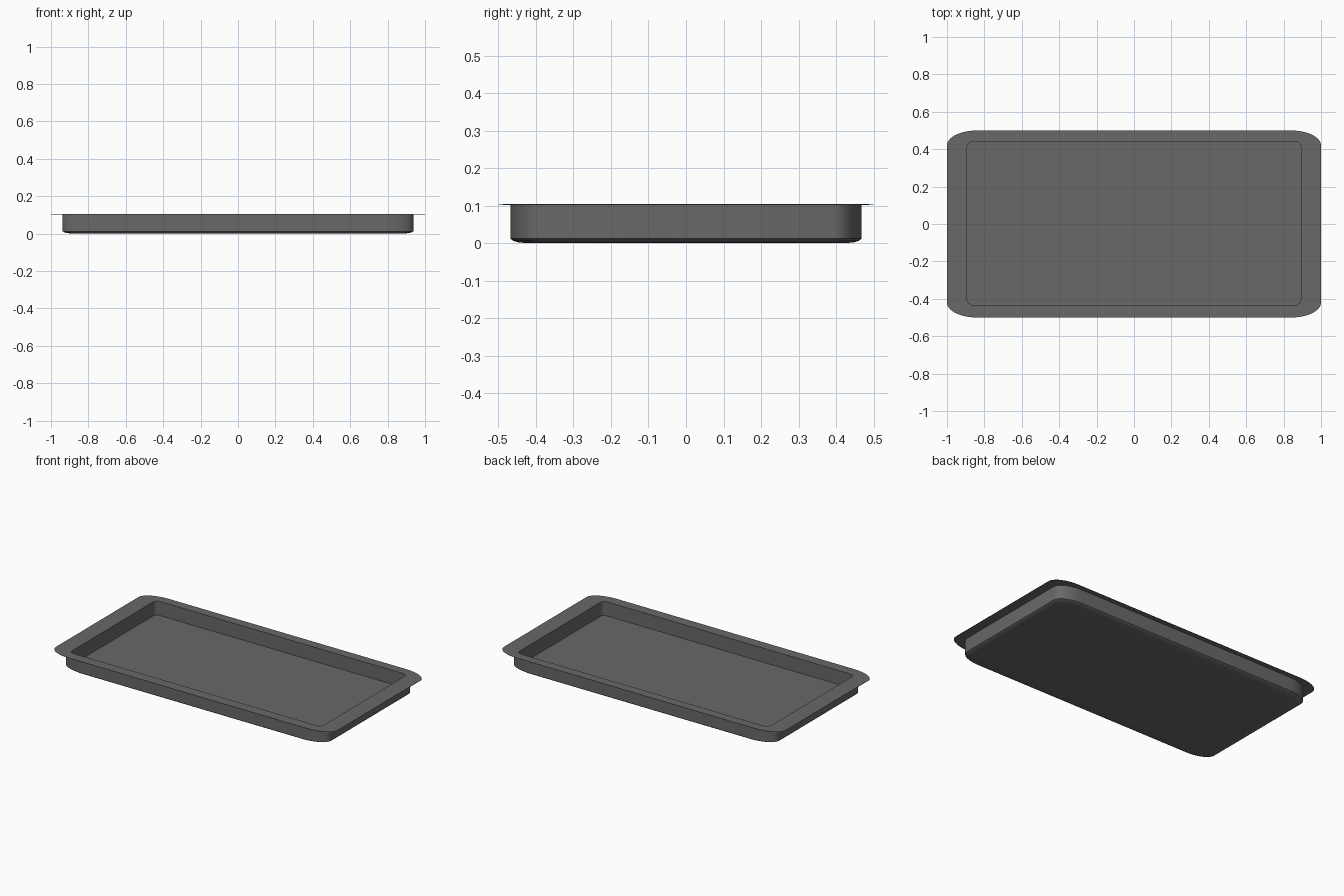
import bpy, bmesh, math

if "Cube" in bpy.data.objects:
    bpy.data.objects.remove(bpy.data.objects["Cube"])

N = 10  # segments per rounded corner


def ring(bm, hx, hy, rx, ry, z, cy=0.0):
    """Rounded rectangle loop with elliptical corners."""
    verts = []
    for q, (sx, sy) in enumerate([(1, 1), (-1, 1), (-1, -1), (1, -1)]):
        for i in range(N + 1):
            a = math.pi / 2 * (q + i / N)
            verts.append(bm.verts.new((sx * (hx - rx) + rx * math.cos(a),
                                       cy + sy * (hy - ry) + ry * math.sin(a), z)))
    return verts


# Dark grey metal
metal = bpy.data.materials.new("dark grey")
metal.diffuse_color = (0.14, 0.14, 0.14, 1)
metal.use_nodes = True
metal.node_tree.nodes["Principled BSDF"].inputs["Base Color"].default_value = metal.diffuse_color

# Profile from underside, up the wall, round the thin flange, down into the floor
bm = bmesh.new()
profile = [
    (0.885, 0.425, 0.15, 0.075, 0.0),
    (0.91, 0.447, 0.15, 0.075, 0.002),
    (0.928, 0.460, 0.15, 0.075, 0.006),
    (0.938, 0.468, 0.15, 0.075, 0.012),
    (0.938, 0.468, 0.15, 0.075, 0.102),
    (1.0, 0.5, 0.16, 0.08, 0.1025),
    (1.0, 0.5, 0.16, 0.08, 0.104),
    (0.892, 0.437, 0.03, 0.03, 0.104, 0.004),
    (0.892, 0.437, 0.03, 0.03, 0.014, 0.004),
]
rings = [ring(bm, *p) for p in profile]
for a, b in zip(rings, rings[1:]):
    n = len(a)
    for i in range(n):
        j = (i + 1) % n
        bm.faces.new((a[i], a[j], b[j], b[i]))
bm.faces.new(rings[0][::-1])
bm.faces.new(rings[-1])
bmesh.ops.recalc_face_normals(bm, faces=bm.faces)

mesh = bpy.data.meshes.new("baking_tray")
bm.to_mesh(mesh)
bm.free()
mesh.materials.append(metal)
tray = bpy.data.objects.new("baking_tray", mesh)
bpy.context.collection.objects.link(tray)
bpy.context.view_layer.objects.active = tray
tray.select_set(True)
bpy.ops.object.shade_smooth_by_angle(angle=math.radians(30))
